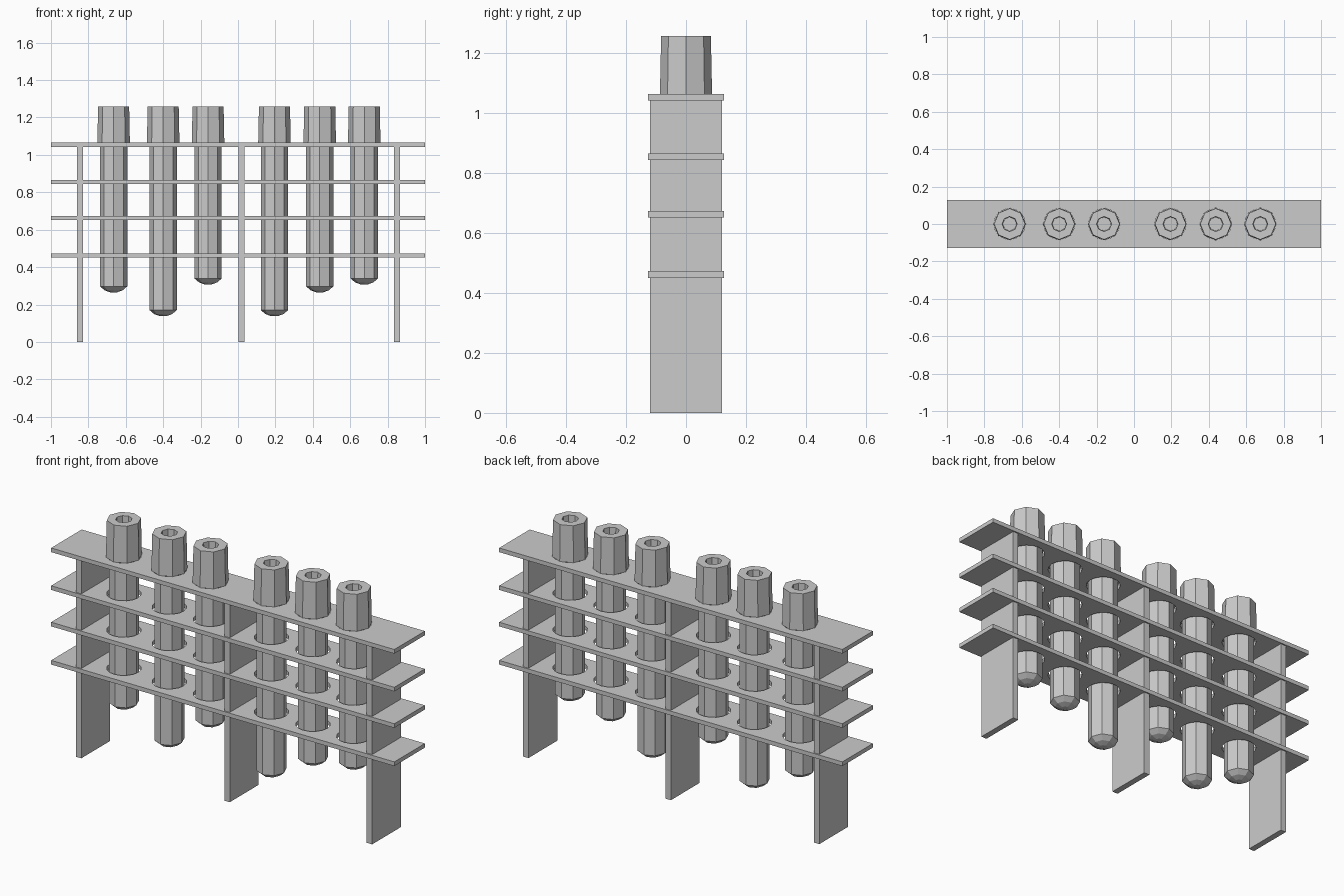
import bpy, bmesh
from math import cos, sin, tau

if "Cube" in bpy.data.objects:
    bpy.data.objects.remove(bpy.data.objects["Cube"])

TUBES = [(-0.665, 0.265), (-0.40, 0.138), (-0.16, 0.307),
         (0.195, 0.138), (0.437, 0.265), (0.675, 0.307)]   # x, lowest z


def finish(name, bm):
    bmesh.ops.recalc_face_normals(bm, faces=bm.faces)
    me = bpy.data.meshes.new(name)
    bm.to_mesh(me)
    bm.free()
    ob = bpy.data.objects.new(name, me)
    bpy.context.collection.objects.link(ob)
    return ob


def box(name, x0, x1, y0, y1, z0, z1):
    bm = bmesh.new()
    bmesh.ops.create_cube(bm, size=1)
    for v in bm.verts:
        v.co = ((x0 + x1) / 2 + v.co.x * (x1 - x0),
                (y0 + y1) / 2 + v.co.y * (y1 - y0),
                (z0 + z1) / 2 + v.co.z * (z1 - z0))
    return finish(name, bm)


def lathe(name, x, profile, sides=8):
    """Faceted solid of revolution about a vertical axis, capped at both ends."""
    bm = bmesh.new()
    rings = [[bm.verts.new((x + r * cos(tau * i / sides), r * sin(tau * i / sides), z))
              for i in range(sides)] for r, z in profile]
    for a, b in zip(rings, rings[1:]):
        for i in range(sides):
            j = (i + 1) % sides
            bm.faces.new((a[i], a[j], b[j], b[i]))
    bm.faces.new(rings[0])
    bm.faces.new(rings[-1])
    return finish(name, bm)


# Cutters for the tube holes, running through every shelf
cutters = bpy.data.collections.new("hole_cutters")
bpy.context.scene.collection.children.link(cutters)
for x, _ in TUBES:
    c = lathe("hole_cutter", x, [(0.083, 0.1), (0.083, 1.3)], 16)
    bpy.context.collection.objects.unlink(c)
    cutters.objects.link(c)
    c.hide_render = True
    c.hide_viewport = True

# Four pierced shelves
for n, z in enumerate((0.451, 0.652, 0.844, 1.043)):
    shelf = box(f"shelf_{n + 1}", -1, 1, -0.127, 0.127, z, z + 0.022)
    m = shelf.modifiers.new("holes", 'BOOLEAN')
    m.operand_type = 'COLLECTION'
    m.collection = cutters
    m.solver = 'EXACT'

# Three upright panels
for name, x in (("left_leg", -0.845), ("middle_leg", 0.02), ("right_leg", 0.85)):
    box(name, x - 0.016, x + 0.016, -0.12, 0.12, 0, 1.045)

# Tubes with rounded bottoms, and recessed caps
for n, (x, z) in enumerate(TUBES):
    lathe(f"tube_{n + 1}", x, [(0.018, z), (0.048, z + 0.011), (0.073, z + 0.032),
                               (0.073, 1.07)])
    lathe(f"cap_{n + 1}", x, [(0.03, 1.065), (0.087, 1.065), (0.083, 1.258),
                              (0.04, 1.258), (0.037, 1.16)])
